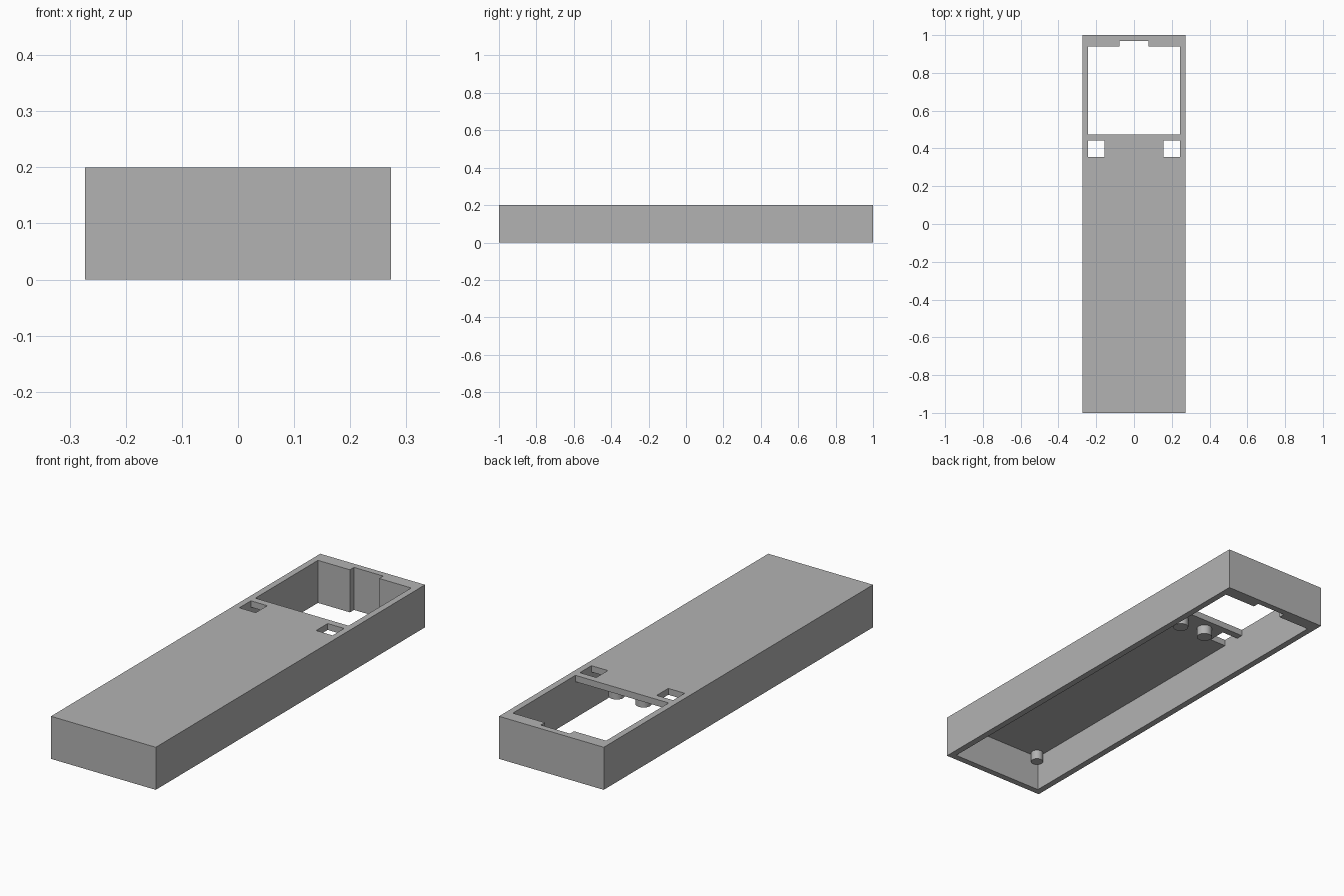
import bpy
import bmesh
from mathutils import Vector

cube = bpy.data.objects.get("Cube")
if cube:
    bpy.data.objects.remove(cube, do_unlink=True)

grey = bpy.data.materials.new("plain grey")
grey.use_nodes = True
colour = (0.45, 0.45, 0.45, 1)
grey.diffuse_color = colour
grey.node_tree.nodes["Principled BSDF"].inputs["Base Color"].default_value = colour

HALF_X, HALF_Y, HEIGHT = 0.2725, 1.0, 0.2
INNER_X, WALL = 0.2425, 0.03
CEILING = HEIGHT - WALL
BACK = 0.94          # inside of the thicker back wall


def box(name, low, high):
    """Box given by two opposite corners."""
    bm = bmesh.new()
    bmesh.ops.create_cube(bm, size=1)
    for v in bm.verts:
        v.co = Vector([h if c > 0 else l for c, l, h in zip(v.co, low, high)])
    mesh = bpy.data.meshes.new(name)
    bm.to_mesh(mesh)
    bm.free()
    mesh.materials.append(grey)
    obj = bpy.data.objects.new(name, mesh)
    bpy.context.collection.objects.link(obj)
    return obj


def cut(target, name, low, high):
    """Subtract a box from the target and discard the cutter."""
    cutter = box(name, low, high)
    cutter.hide_render = True
    mod = target.modifiers.new(name, "BOOLEAN")
    mod.operation = "DIFFERENCE"
    mod.solver = "EXACT"
    mod.object = cutter
    bpy.context.view_layer.objects.active = target
    bpy.ops.object.modifier_apply(modifier=name)
    bpy.data.objects.remove(cutter, do_unlink=True)


def post(name, x, y, radius, bottom):
    """Round post hanging from the top plate."""
    top = CEILING + 0.01
    bpy.ops.mesh.primitive_cylinder_add(vertices=32, radius=radius, depth=top - bottom,
                                        location=(x, y, (top + bottom) / 2))
    obj = bpy.context.object
    obj.name = name
    obj.data.materials.append(grey)
    bpy.ops.object.shade_smooth_by_angle()


# Case, hollow and open underneath
case = box("case_shell", (-HALF_X, -HALF_Y, 0), (HALF_X, HALF_Y, HEIGHT))
cut(case, "cavity", (-INNER_X, -HALF_Y + WALL, -0.1), (INNER_X, BACK, CEILING))

# Large window with a recess in the back wall
cut(case, "window", (-INNER_X, 0.475, -0.1), (INNER_X, BACK, 0.3))
cut(case, "recess", (-0.076, 0.9, -0.1), (0.076, 0.97, 0.3))

# Small square openings beside the window
cut(case, "left_opening", (0.157, 0.356, 0.1), (INNER_X, 0.442, 0.3))
cut(case, "right_opening", (-INNER_X, 0.356, 0.1), (-0.157, 0.442, 0.3))

# Support posts under the top plate
for side, s in (("left", 1), ("right", -1)):
    post(side + "_rear_post", s * 0.07, 0.415, 0.034, 0.125)
    post(side + "_front_post", s * 0.215, -0.943, 0.027, 0.125)
